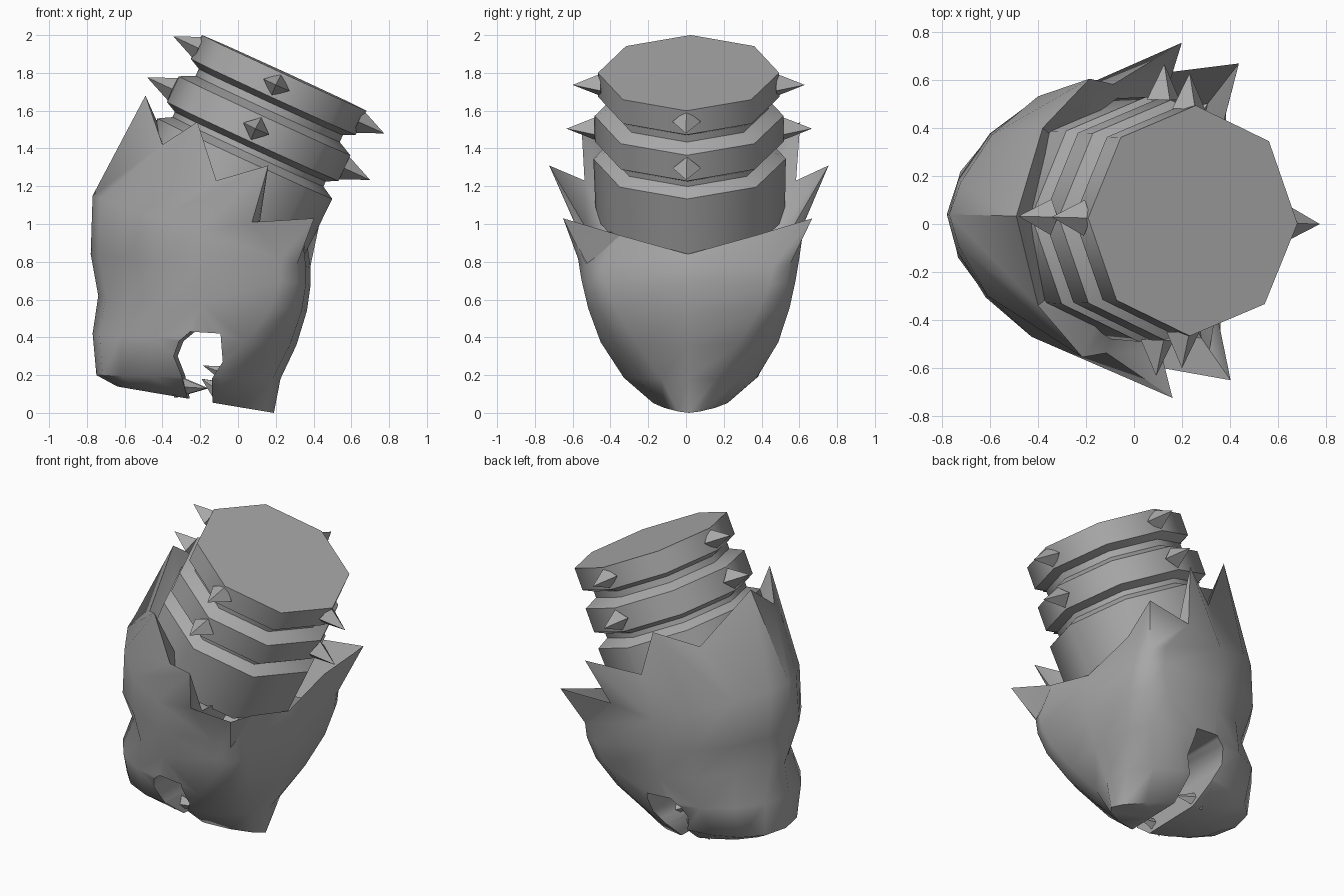
import bpy, bmesh, math
from mathutils import Vector

if "Cube" in bpy.data.objects:
    bpy.data.objects.remove(bpy.data.objects["Cube"])

grey = bpy.data.materials.new("plain_grey")
grey.use_nodes = True
grey.diffuse_color = (0.4, 0.4, 0.4, 1)
grey.node_tree.nodes["Principled BSDF"].inputs["Base Color"].default_value = (0.4, 0.4, 0.4, 1)


def finish(name, bm, angle=None):
    """Turn a bmesh into a named object with the slight yaw all parts share."""
    bmesh.ops.recalc_face_normals(bm, faces=bm.faces[:])
    mesh = bpy.data.meshes.new(name)
    bm.to_mesh(mesh)
    bm.free()
    mesh.materials.append(grey)
    obj = bpy.data.objects.new(name, mesh)
    obj.location.y = .02
    obj.rotation_euler.z = math.radians(-1.5)
    bpy.context.collection.objects.link(obj)
    if angle:
        smooth(obj, angle)
    return obj


def smooth(obj, angle):
    bpy.ops.object.select_all(action='DESELECT')
    obj.select_set(True)
    bpy.context.view_layer.objects.active = obj
    bpy.ops.object.shade_smooth_by_angle(angle=math.radians(angle))


def loft(rings):
    """Closed skin through rings with equal point counts, capped at both ends."""
    bm = bmesh.new()
    rows = [[bm.verts.new(p) for p in ring] for ring in rings]
    n = len(rows[0])
    for low, high in zip(rows, rows[1:]):
        for i in range(n):
            j = (i + 1) % n
            bm.faces.new((low[i], low[j], high[j], high[i]))
    for row in (rows[0], rows[-1]):
        hub = bm.verts.new(sum((v.co for v in row), Vector()) / n)
        for i in range(n):
            bm.faces.new((row[i], row[(i + 1) % n], hub))
    return bm


def cone(name, base, tip, side, width, height):
    """Four-sided spike with its base corners along side and its normal."""
    base, tip, side = Vector(base), Vector(tip), Vector(side)
    other = (tip - base).cross(side).normalized()
    bm = bmesh.new()
    corners = [bm.verts.new(base + d) for d in
               (side * width, other * height, -side * width, -other * height)]
    top = bm.verts.new(tip)
    bm.faces.new(corners)
    for i in range(4):
        bm.faces.new((corners[i], corners[(i + 1) % 4], top))
    return finish(name, bm)


# Tilted neck with two collar bands
tilt = math.radians(24.7)
axis = Vector((math.sin(tilt), 0, math.cos(tilt)))
across = Vector((math.cos(tilt), 0, -math.sin(tilt)))
depth = Vector((0, 1, 0))
crown = Vector((0.245, 0, 1.8))


def neck_point(drop, radius, angle):
    return crown - axis * drop + (across * math.cos(angle) + depth * math.sin(angle)) * radius


neck_profile = [(0, .48), (.14, .48), (.17, .42), (.21, .42), (.25, .5), (.4, .5),
                (.43, .44), (.46, .44), (.5, .51), (.85, .5)]
finish("neck_and_collars", loft(
    [[neck_point(d, r, k * math.pi / 4) for k in range(8)] for d, r in neck_profile]), 50)

# Collar spikes
for band, drop, reach in (("upper", .07, .615), ("lower", .325, .65)):
    for k in range(4):
        a = k * math.pi / 2
        cone(f"{band}_collar_spike_{k + 1}", neck_point(drop, reach - .15, a),
             neck_point(drop, reach, a), axis, .065, .075)

# Head: a ragged rim over rings with a tapered brow side and a square jaw side
half_rim = [(-.49, 0, 1.68), (-.39, .37, 1.42), (-.2, .58, 1.54), (-.1, .56, 1.23),
            (.18, .74, 1.31), (.09, .61, 1.01), (.42, .66, 1.03), (.35, .36, .94), (.36, 0, .84)]


def mirrored(half):
    return half + [(x, -y, z) for x, y, z in half[-2:0:-1]]


def head_ring(z_left, z_right, left, right, width, brow, jaw):
    """Small jaw powers square the jaw corner, large brow powers hollow the face."""
    half = []
    for k in range(9):
        a = k * math.pi / 8
        c, s = math.cos(a), abs(math.sin(a))
        if k > 4:
            c = -abs(c) ** jaw
        t = (1 - c) / 2
        y = width * (s ** jaw if k > 4 else .94 * s ** brow) if 0 < k < 8 else 0
        half.append((left + (right - left) * t, y, z_left + (z_right - z_left) * t))
    return mirrored(half)


lining = [(x * .7, y * .74, z - .33) for x, y, z in half_rim]
head = finish("head", loft([
    mirrored(lining), mirrored(half_rim),
    head_ring(1.15, .77, -.77, .385, .6, 1.5, .3),
    head_ring(.84, .68, -.78, .385, .58, 1.35, .3),
    head_ring(.62, .54, -.74, .365, .55, 1.9, .4),
    head_ring(.42, .36, -.77, .31, .495, 1, .65),
    head_ring(.2, .18, -.75, .225, .38, .85, 1),
    head_ring(.14, 0, -.64, .19, .22, .8, 1.4)]))

# Mouth opening cut straight through from side to side
mouth = [(-.33, .3), (-.3, .38), (-.24, .43), (-.08, .42), (-.07, .27), (-.13, .18),
         (-.13, -.1), (-.22, -.1), (-.29, .2)]
cutter = finish("mouth_cutter", loft([[(x, y, z) for x, z in mouth] for y in (-1, 1)]))
cutter.hide_render = True
cut = head.modifiers.new("mouth", 'BOOLEAN')
cut.object = cutter
cut.operation = 'DIFFERENCE'
cut.solver = 'EXACT'
bpy.context.view_layer.update()
bpy.context.view_layer.objects.active = head
head.select_set(True)
bpy.ops.object.modifier_apply(modifier="mouth")
bpy.data.objects.remove(cutter)
smooth(head, 50)

# Teeth on both sides of the mouth
for side, s in (("left", 1), ("right", -1)):
    cone(f"{side}_upper_fang", (-.33, s * .2, .14), (-.16, s * .17, .13), depth, .05, .06)
    cone(f"{side}_lower_fang", (-.07, s * .2, .21), (-.18, s * .18, .25), depth, .04, .04)
    cone(f"{side}_lower_tooth", (-.1, s * .13, .12), (-.19, s * .11, .18), depth, .04, .05)
